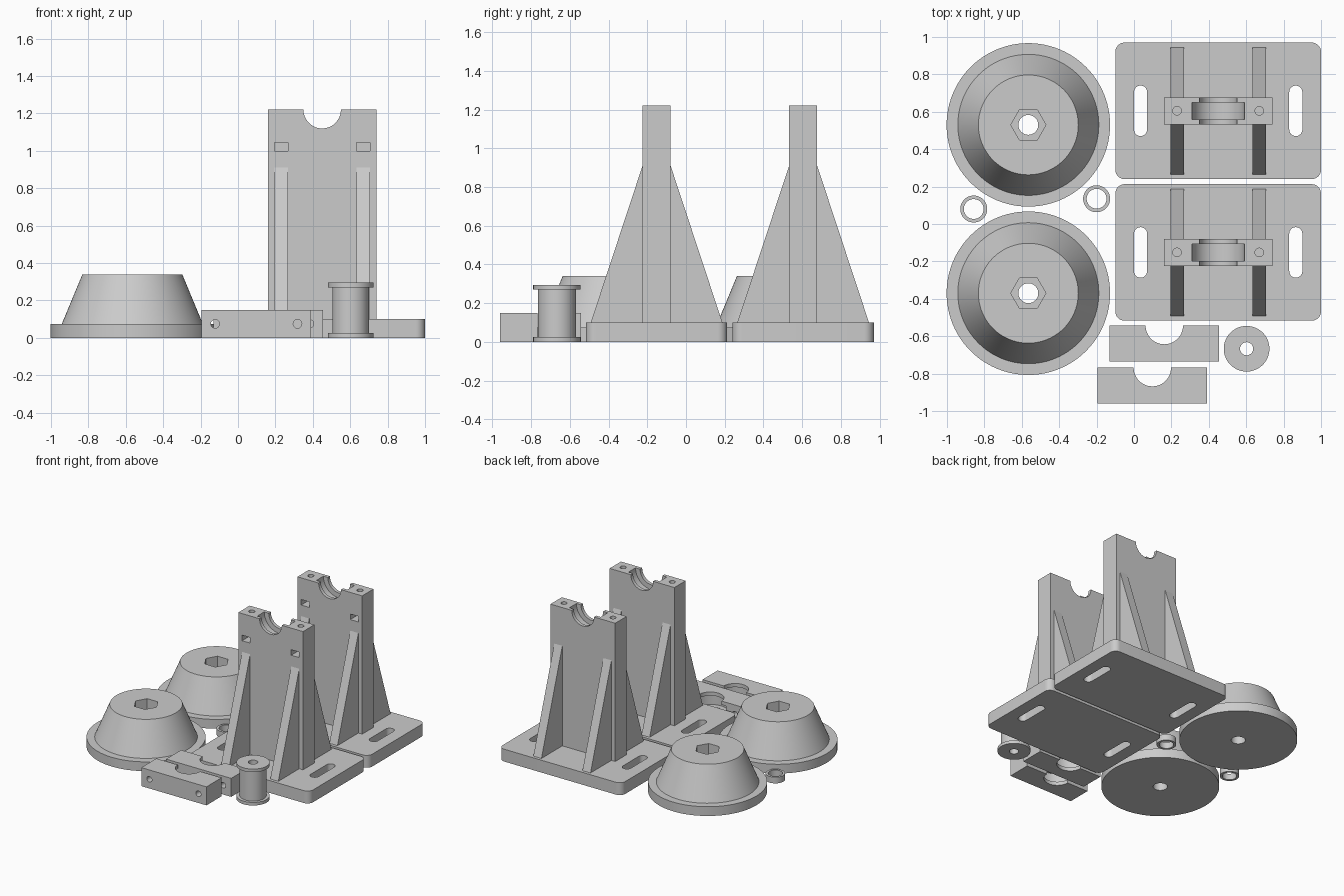
import bpy, bmesh, math

if "Cube" in bpy.data.objects:
    bpy.data.objects.remove(bpy.data.objects["Cube"])

grey = bpy.data.materials.new("plain grey")
grey.diffuse_color = (0.6, 0.6, 0.6, 1)
grey.use_nodes = True
grey.node_tree.nodes["Principled BSDF"].inputs["Base Color"].default_value = grey.diffuse_color


def finish(name, bm):
    bmesh.ops.recalc_face_normals(bm, faces=bm.faces[:])
    mesh = bpy.data.meshes.new(name)
    bm.to_mesh(mesh)
    bm.free()
    mesh.materials.append(grey)
    obj = bpy.data.objects.new(name, mesh)
    bpy.context.collection.objects.link(obj)
    return obj


def prism(name, pts, axis, a, b):
    """Extrude a 2D outline along an axis from a to b."""
    place = {"x": lambda u, v, w: (w, u, v),
             "y": lambda u, v, w: (u, w, v),
             "z": lambda u, v, w: (u, v, w)}[axis]
    bm = bmesh.new()
    lo = [bm.verts.new(place(u, v, a)) for u, v in pts]
    hi = [bm.verts.new(place(u, v, b)) for u, v in pts]
    bm.faces.new(lo)
    bm.faces.new(hi)
    n = len(pts)
    for i in range(n):
        j = (i + 1) % n
        bm.faces.new((lo[i], lo[j], hi[j], hi[i]))
    return finish(name, bm)


def rect(u0, u1, v0, v1):
    return [(u0, v0), (u1, v0), (u1, v1), (u0, v1)]


def circle(u, v, r, n=48):
    return [(u + r * math.cos(2 * math.pi * i / n),
             v + r * math.sin(2 * math.pi * i / n)) for i in range(n)]


def rounded(u0, u1, v0, v1, r, n=8):
    pts = []
    corners = [(u1 - r, v1 - r), (u0 + r, v1 - r), (u0 + r, v0 + r), (u1 - r, v0 + r)]
    for k, (u, v) in enumerate(corners):
        for i in range(n + 1):
            t = math.pi / 2 * (k + i / n)
            pts.append((u + r * math.cos(t), v + r * math.sin(t)))
    return pts


def lathe(name, x, y, profile, n=96):
    """Turn a closed (radius, height) profile about a vertical axis."""
    bm = bmesh.new()
    rings = [[bm.verts.new((x + r * math.cos(2 * math.pi * i / n),
                            y + r * math.sin(2 * math.pi * i / n), z))
              for r, z in profile] for i in range(n)]
    m = len(profile)
    for i in range(n):
        p, q = rings[i], rings[(i + 1) % n]
        for k in range(m):
            l = (k + 1) % m
            bm.faces.new((p[k], q[k], q[l], p[l]))
    return finish(name, bm)


def select(obj):
    bpy.ops.object.select_all(action="DESELECT")
    obj.select_set(True)
    bpy.context.view_layer.objects.active = obj


def smooth(obj):
    select(obj)
    bpy.ops.object.shade_smooth_by_angle(angle=math.radians(25))


def cut(obj, *cutters):
    select(obj)
    for c in cutters:
        mod = obj.modifiers.new("cut", "BOOLEAN")
        mod.operation, mod.solver, mod.object = "DIFFERENCE", "EXACT", c
        bpy.ops.object.modifier_apply(modifier=mod.name)
        bpy.data.objects.remove(c)


# Two bearing stands: slotted base, notched upright, four ribs
CX = 0.45
for tag, cy in (("front", -0.152), ("back", 0.605)):
    base = prism(f"{tag}_base", rounded(-0.1, 1.0, cy - 0.365, cy + 0.365, 0.05), "z", 0, 0.1)
    cut(base, *[prism("slot", rounded(x - 0.035, x + 0.035, cy - 0.135, cy + 0.135, 0.0349),
                      "z", -0.1, 0.2) for x in (CX - 0.415, CX + 0.415)])
    smooth(base)

    up = prism(f"{tag}_upright", rect(0.16, 0.74, 0.1, 1.22), "y", cy - 0.0725, cy + 0.0725)
    cutters = [prism("notch", circle(CX, 1.22, 0.1), "y", cy - 0.2, cy + 0.2),
               prism("groove", circle(CX, 1.22, 0.14), "y", cy - 0.045, cy + 0.045)]
    for x in (CX - 0.22, CX + 0.22):
        cutters.append(prism("nut_slot", rect(x - 0.036, x + 0.036, 1.0, 1.045),
                             "y", cy - 0.2, cy + 0.036))
        cutters.append(prism("bolt_hole", circle(x, cy, 0.023, 24), "z", 1.02, 1.3))
        for side, s in (("front", -1), ("back", 1)):
            prism(f"{tag}_stand_{side}_rib",
                  [(cy + s * 0.0725, 0.1), (cy + s * 0.34, 0.1), (cy + s * 0.0725, 0.91)],
                  "x", x - 0.036, x + 0.036)
    cut(up, *cutters)
    smooth(up)

# Two cones with flange, bore and hexagonal pocket
for tag, cy in (("front", -0.37), ("back", 0.53)):
    cone = lathe(f"{tag}_cone", -0.565, cy,
                 [(0.053, 0), (0.437, 0), (0.437, 0.075), (0.377, 0.075),
                  (0.267, 0.34), (0.053, 0.34)])
    cut(cone, prism("hex_pocket", circle(-0.565, cy, 0.094, 6), "z", 0.24, 0.4))
    smooth(cone)

# Spacer rings
for tag, x, y in (("left", -0.857, 0.08), ("right", -0.2, 0.135)):
    smooth(lathe(f"{tag}_spacer_ring", x, y,
                 [(0.053, 0), (0.072, 0), (0.072, 0.05), (0.053, 0.05)], 48))

# Spool
smooth(lathe("spool", 0.602, -0.667,
             [(0.035, 0), (0.122, 0), (0.122, 0.025), (0.098, 0.025), (0.098, 0.27),
              (0.122, 0.27), (0.122, 0.295), (0.035, 0.295)], 64))

# Two clamp caps lying flat, with groove and bolt holes
for tag, cx, y in (("front", 0.098, -0.768), ("back", 0.162, -0.543)):
    cap = prism(f"{tag}_clamp_cap", rect(cx - 0.292, cx + 0.292, y - 0.193, y), "z", 0, 0.15)
    cut(cap, prism("notch", circle(cx, y, 0.1), "z", -0.1, 0.3),
        prism("groove", circle(cx, y, 0.14), "z", 0.03, 0.12),
        *[prism("bolt_hole", circle(cx + s * 0.22, 0.075, 0.023, 24), "y", y - 0.3, y + 0.1)
          for s in (-1, 1)])
    smooth(cap)
